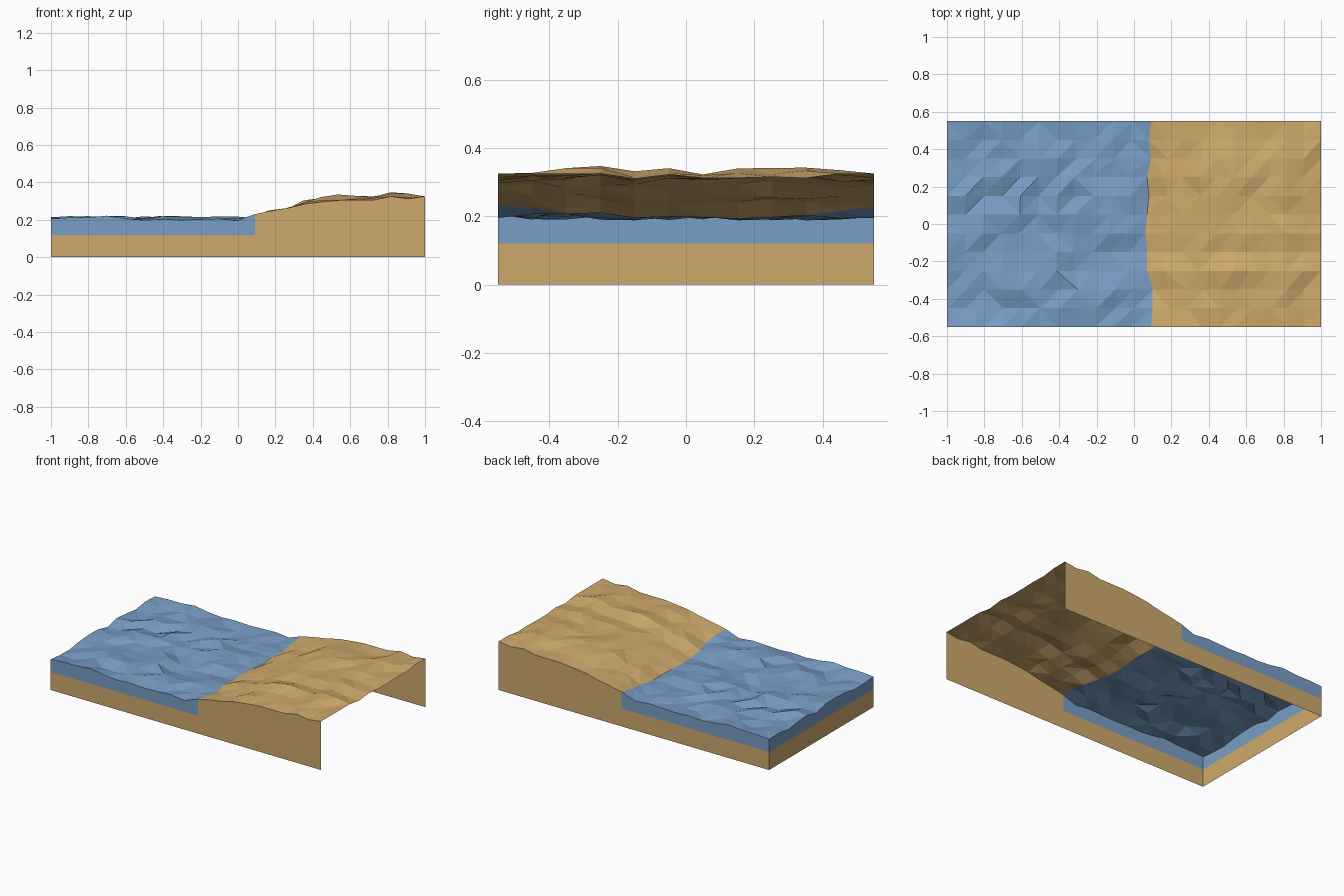
import bpy, random

if "Cube" in bpy.data.objects:
    bpy.data.objects.remove(bpy.data.objects["Cube"])
random.seed(4)

NY, NW, NS = 11, 11, 10
BED = 0.12          # bottom of the blue band on the walls
YS = [-0.55 + 0.1 * j for j in range(NY + 1)]

# Shoreline position and height, per row from front to back
SHORE_X = [.09, .10, .08, .10, .07, .06, .07, .08, .07, .09, .08, .09]
SHORE_X[2], SHORE_X[3] = .10, .07
SHORE_Z = [.23, .225, .207, .21, .195, .20, .197, .193, .197, .203, .215, .23]
# Sand profile along the front, lift of each row, and height of the inland edge
SAND = [.232, .25, .265, .286, .296, .305, .305, .306, .325, .312, .325]
LIFT = [0, .01, .02, .03, .008, .02, .012, .03, .03, .022, .008, 0]
INLAND = [.325, .325, .325, .325, .31, .322, .312, .312, .315, .312, .325, .325]
# Sea height along the front and back edges
SEA = [.205, .212, .212, .222, .206, .198, .203, .198, .202, .206, .195, .23]


def material(name, color):
    m = bpy.data.materials.new(name)
    m.diffuse_color = color
    m.use_nodes = True
    m.node_tree.nodes["Principled BSDF"].inputs["Base Color"].default_value = m.diffuse_color
    return m


SAND_MAT = material("sand", (0.62, 0.40, 0.15, 1))
SEA_MAT = material("water", (0.19, 0.34, 0.56, 1))


def make(name, verts, faces, mat):
    me = bpy.data.meshes.new(name)
    me.from_pydata(verts, [], faces)
    me.materials.append(mat)
    ob = bpy.data.objects.new(name, me)
    bpy.context.collection.objects.link(ob)


def surface(name, grid, mat):
    """Triangulated height field from rows of points."""
    n = len(grid[0])
    verts = [p for row in grid for p in row]
    faces = []
    for j in range(len(grid) - 1):
        for i in range(n - 1):
            a = j * n + i
            b, c, d = a + 1, a + n + 1, a + n
            if random.random() < 0.75:
                faces += [(a, b, c), (a, c, d)]
            else:
                faces += [(a, b, d), (b, c, d)]
    make(name, verts, faces, mat)


def wall(name, top, low, mat):
    """Vertical strip hanging from a line of points down to height low."""
    n = len(top)
    verts = [(x, y, low) for x, y, z in top] + list(top)
    make(name, verts, [(i, i + 1, n + i + 1, n + i) for i in range(n - 1)], mat)


# Sea and beach height grids
sea, beach = [], []
for j, y in enumerate(YS):
    edge = j in (0, NY)
    sx = SHORE_X[j]
    row = []
    for i in range(NW + 1):
        if i == NW:
            z = SHORE_Z[j]
        elif edge:
            z = SEA[i]
        else:
            z = random.uniform(.188, .222)
        row.append((-1 + (sx + 1) * i / NW, y, z))
    sea.append(row)
    row = []
    for i in range(NS + 1):
        fade = max(0, 1 - i / 4)
        z = SAND[i] + (SHORE_Z[j] - SAND[0]) * fade
        if i == NS:
            z = INLAND[j]
        elif i and not edge:
            z += LIFT[j] * random.uniform(.1, 1) + random.uniform(-.006, .004)
        row.append((sx + (1 - sx) * i / NS, y, z))
    beach.append(row)

surface("sea_surface", sea, SEA_MAT)
surface("beach_surface", beach, SAND_MAT)

# Side walls: the inland end and the underside stay open
left = [row[0] for row in reversed(sea)]
for side, j in (("front", 0), ("back", NY)):
    step = 1 if j == 0 else -1
    wall(side + "_water_wall", sea[j][::step], BED, SEA_MAT)
    wall(side + "_beach_wall", beach[j][::step], 0, SAND_MAT)
    bed = [(x, y, BED) for x, y, z in (sea[j][0], sea[j][-1])]
    wall(side + "_seabed_wall", bed[::step], 0, SAND_MAT)
wall("left_water_wall", left, BED, SEA_MAT)
wall("left_seabed_wall", [(x, y, BED) for x, y, z in (left[0], left[-1])], 0, SAND_MAT)
